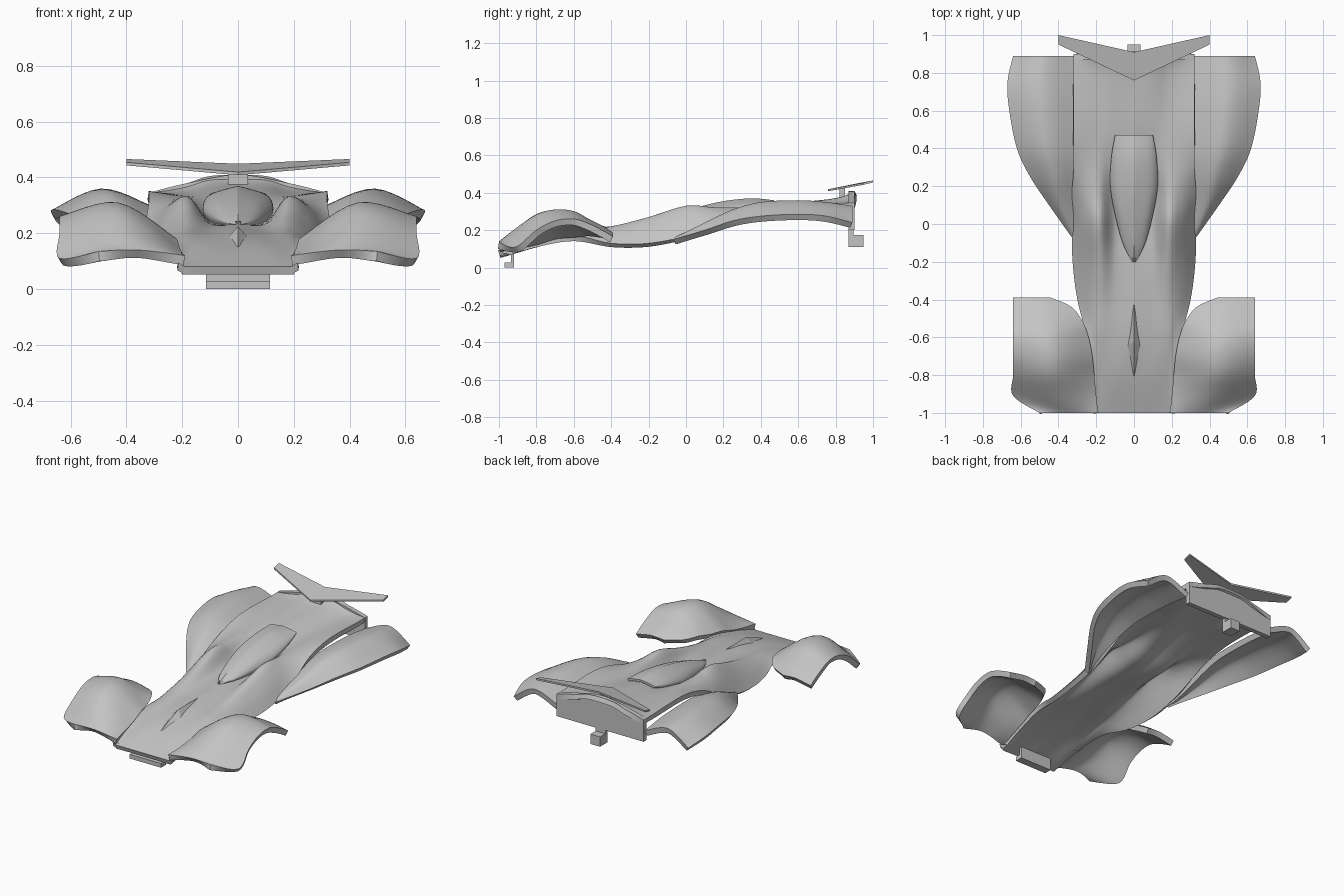
import bpy
import bmesh
from math import radians

cube = bpy.data.objects.get("Cube")
if cube:
    bpy.data.objects.remove(cube)

grey = bpy.data.materials.new("plain grey")
grey.use_nodes = True
COLOUR = (0.55, 0.55, 0.55, 1)
grey.diffuse_color = COLOUR
grey.node_tree.nodes["Principled BSDF"].inputs["Base Color"].default_value = COLOUR


def make_object(name, verts, faces):
    mesh = bpy.data.meshes.new(name)
    mesh.from_pydata(verts, [], faces)
    mesh.materials.append(grey)
    obj = bpy.data.objects.new(name, mesh)
    bpy.context.collection.objects.link(obj)
    return obj


def spline(points, steps):
    """Smooth curve passing through every point."""
    out = []
    last = len(points) - 1
    for i in range(last):
        quad = [points[max(0, min(last, i + k))] for k in (-1, 0, 1, 2)]
        for s in range(steps):
            t = s / steps
            out.append(tuple(
                b + t / 2 * (c - a + t * (2*a - 5*b + 4*c - d + t * (3*(b - c) + d - a)))
                for a, b, c, d in zip(*quad)))
    return out + [tuple(points[-1])]


def sheet(name, rows, thickness):
    """Mirrored curved panel; rows run front to back, points run outward."""
    across = [spline(row, 6) for row in rows]
    columns = [spline(col, 6) for col in zip(*across)]
    n = len(columns[0])
    verts = [p for col in columns for p in col]
    faces = [(c*n + r, (c + 1)*n + r, (c + 1)*n + r + 1, c*n + r + 1)
             for c in range(len(columns) - 1) for r in range(n - 1)]
    obj = make_object(name, verts, faces)
    mirror = obj.modifiers.new("mirror", 'MIRROR')
    mirror.merge_threshold = 0.002
    solid = obj.modifiers.new("thickness", 'SOLIDIFY')
    solid.thickness = thickness
    solid.offset = -1
    bpy.ops.object.select_all(action='DESELECT')
    obj.select_set(True)
    bpy.context.view_layer.objects.active = obj
    for modifier in ("mirror", "thickness"):
        bpy.ops.object.modifier_apply(modifier=modifier)
    bpy.ops.object.shade_smooth_by_angle(angle=radians(35))
    return obj


def prism(name, outline, offset):
    """Flat-sided solid swept from a 3D outline along an offset."""
    n = len(outline)
    verts = list(outline) + [tuple(a + b for a, b in zip(p, offset)) for p in outline]
    faces = [tuple(range(n)), tuple(range(n, 2 * n))]
    faces += [(i, (i + 1) % n, (i + 1) % n + n, i + n) for i in range(n)]
    obj = make_object(name, verts, faces)
    bm = bmesh.new()
    bm.from_mesh(obj.data)
    bmesh.ops.recalc_face_normals(bm, faces=bm.faces)
    bm.to_mesh(obj.data)
    bm.free()
    return obj


# Central body: y, half width, heights at centre, valley, ridge, flank, edge
body = [
    (-1, .2, .08, .08, .08, .08, .08),
    (-.8, .22, .15, .15, .14, .14, .14),
    (-.6, .25, .2, .19, .19, .18, .17),
    (-.4, .3, .22, .21, .22, .19, .13),
    (-.2, .325, .23, .23, .27, .22, .13),
    (0, .33, .24, .24, .33, .28, .17),
    (.15, .33, .26, .25, .32, .3, .24),
    (.3, .32, .3, .29, .32, .32, .31),
    (.5, .32, .34, .33, .33, .34, .35),
    (.8, .32, .37, .37, .35, .345, .345),
    (.9, .32, .41, .405, .38, .36, .345),
]
sheet("body_shell",
      [[(x, y, z) for x, z in zip((0, .1, .18, (.18 + w) / 2, w), heights)]
       for y, w, *heights in body], .03)

# Front fenders: y, then inner, crest and outer x and z
front_fender = [
    (-1, .19, .12, .36, .14, .5, .135),
    (-.91, .2, .13, .42, .21, .64, .11),
    (-.8, .21, .15, .43, .285, .64, .2),
    (-.7, .22, .18, .43, .31, .64, .25),
    (-.6, .24, .19, .44, .3, .64, .26),
    (-.52, .27, .2, .45, .26, .64, .235),
    (-.44, .33, .19, .47, .22, .64, .195),
    (-.39, .44, .18, .53, .185, .64, .165),
]
# Rear fenders, same layout
rear_fender = [
    (-.07, .31, .16, .32, .155, .33, .15),
    (.1, .32, .22, .39, .24, .45, .2),
    (.25, .32, .27, .43, .31, .55, .25),
    (.4, .32, .3, .47, .35, .62, .275),
    (.6, .32, .3, .49, .36, .66, .285),
    (.75, .32, .29, .5, .35, .67, .275),
    (.89, .32, .27, .49, .33, .64, .24),
]
for name, table in (("front_fenders", front_fender), ("rear_fenders", rear_fender)):
    sheet(name, [[(a, y, az), (b, y, bz), (c, y, cz)]
                 for y, a, az, b, bz, c, cz in table], .035)

# Canopy: y, half width, base, shoulder and top heights
canopy = [
    (-.2, .01, .23, .23, .235),
    (-.1, .06, .23, .26, .275),
    (.05, .1, .23, .3, .32),
    (.2, .125, .25, .325, .355),
    (.35, .12, .29, .345, .37),
    (.47, .1, .33, .35, .36),
]
sheet("canopy",
      [[(0, y, top), (w * .7, y, shoulder), (w, y, (base + shoulder) / 2), (w * .9, y, base)]
       for y, w, base, shoulder, top in canopy], .015)

# Small raised diamond on the nose
make_object("nose_scoop",
            [(0, -.81, .15), (.035, -.65, .185), (0, -.42, .222), (-.035, -.65, .185), (0, -.62, .225)],
            [(0, 1, 4), (1, 2, 4), (2, 3, 4), (3, 0, 4), (3, 2, 1, 0)])

# Tail panel with arched top
arch = spline([(.32, .345), (.18, .38), (0, .41), (-.18, .38), (-.32, .345)], 4)
prism("tail_panel",
      [(x, .87, z) for x, z in arch + [(-.32, .2), (.32, .2)]], (0, .03, 0))

# Swept rear wing on a short strut
prism("rear_wing",
      [(-.4, 1, .455), (0, .91, .438), (.4, 1, .455),
       (.4, .95, .443), (0, .76, .408), (-.4, .95, .443)], (0, 0, .011))
prism("wing_strut",
      [(-.035, y, z) for y, z in ((.82, .35), (.85, .35), (.85, .425), (.82, .42))], (.07, 0, 0))

# Hooked mounting brackets below nose and tail
prism("front_bracket",
      [(-.115, y, z) for y, z in ((-.97, .005), (-.92, .005), (-.92, .09),
                                  (-.935, .09), (-.935, .028), (-.97, .028))], (.23, 0, 0))
prism("front_bracket_foot",
      [(-.115, y, z) for y, z in ((-.97, 0), (-.92, 0), (-.92, .01), (-.97, .01))], (.23, 0, 0))
prism("rear_bracket",
      [(-.035, y, z) for y, z in ((.87, .22), (.87, .11), (.95, .11),
                                  (.95, .175), (.895, .175), (.895, .22))], (.07, 0, 0))
